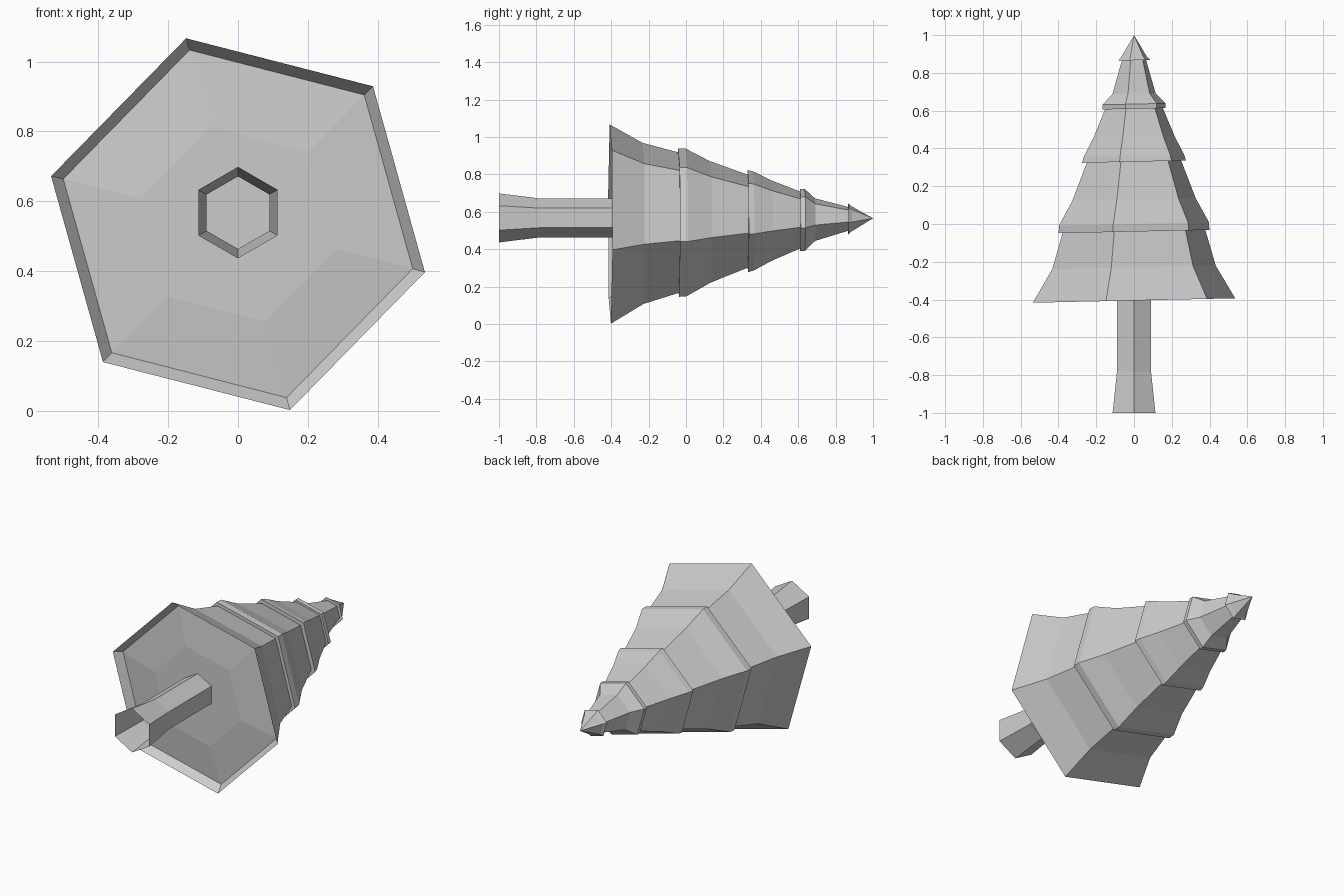
import bpy, bmesh, math

if "Cube" in bpy.data.objects:
    bpy.data.objects.remove(bpy.data.objects["Cube"])

SIDES = 6


def loft(name, profile, phase, centre_z, tilt=0.0):
    """Loft six-sided rings along y; profile = (y, radius) pairs, radius 0 = point."""
    bm = bmesh.new()
    rings = []
    for y, r in profile:
        cz = centre_z(y)
        if r == 0:
            rings.append([bm.verts.new((0, y, cz))])
            continue
        ring = []
        for i in range(SIDES):
            a = math.radians(phase) + 2 * math.pi * i / SIDES
            dx, dz = r * math.cos(a), r * math.sin(a)
            ring.append(bm.verts.new((dx, y + tilt * dx, cz + dz)))
        rings.append(ring)
    for a, b in zip(rings, rings[1:]):
        for i in range(SIDES):
            j = (i + 1) % SIDES
            if len(b) == 1:
                bm.faces.new((a[i], a[j], b[0]))
            elif len(a) == 1:
                bm.faces.new((a[0], b[j], b[i]))
            else:
                bm.faces.new((a[i], a[j], b[j], b[i]))
    bmesh.ops.recalc_face_normals(bm, faces=bm.faces)
    me = bpy.data.meshes.new(name)
    bm.to_mesh(me)
    bm.free()
    ob = bpy.data.objects.new(name, me)
    bpy.context.collection.objects.link(ob)
    return ob


# Foliage: recessed underside, then five stacked tiers up to the tip
foliage = [
    (-0.38, 0), (-0.38, 0.29), (-0.36, 0.517),
    (-0.405, 0.553), (-0.23, 0.447), (-0.04, 0.39),
    (-0.04, 0.412), (0.0, 0.41), (0.13, 0.337), (0.33, 0.258),
    (0.33, 0.284), (0.36, 0.275), (0.46, 0.222), (0.61, 0.158),
    (0.61, 0.172), (0.635, 0.172), (0.69, 0.118), (0.867, 0.066),
    (0.867, 0.087), (0.885, 0.07), (1.0, 0),
]
loft("foliage", foliage, 45.6, lambda y: 0.534 + 0.022 * (y + 0.405), 0.022)

# Trunk: open flared foot narrowing to a straight shaft
loft("trunk", [(-1.0, 0.131), (-0.78, 0.104), (-0.37, 0.104)], 90, lambda y: 0.567)
